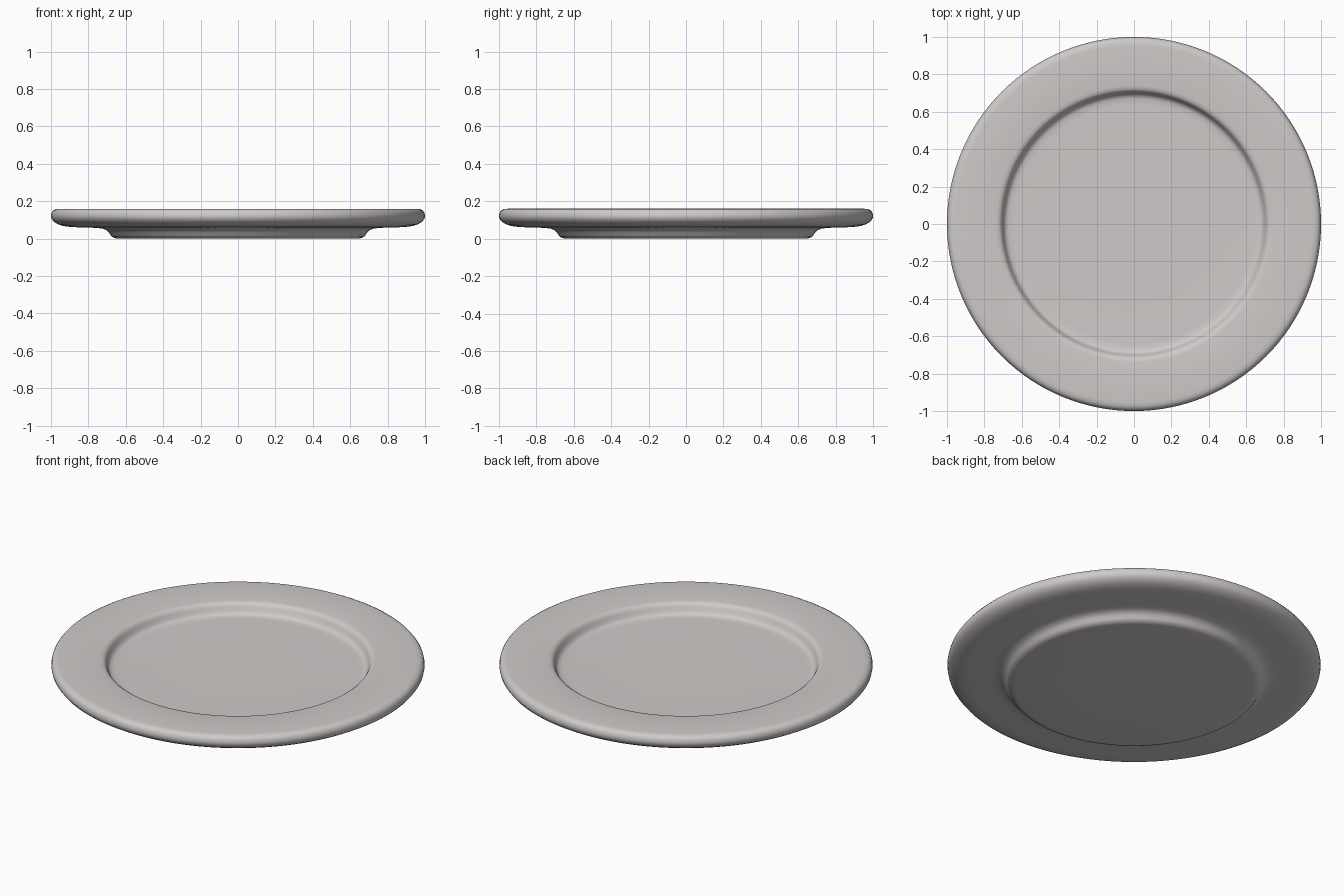
import bpy, bmesh, math

if "Cube" in bpy.data.objects:
    bpy.data.objects.remove(bpy.data.objects["Cube"])

# Warm grey ceramic
mat = bpy.data.materials.new("warm grey ceramic")
mat.diffuse_color = (0.62, 0.59, 0.58, 1)
mat.use_nodes = True
mat.node_tree.nodes["Principled BSDF"].inputs["Base Color"].default_value = mat.diffuse_color

# Half cross-section (radius, height), from the well centre round to the underside centre
profile = [
    (0, 0.095), (0.35, 0.095), (0.64, 0.095), (0.67, 0.096), (0.685, 0.101),
    (0.695, 0.112), (0.703, 0.132), (0.711, 0.147), (0.722, 0.155), (0.74, 0.158),
    (0.85, 0.159), (0.955, 0.16), (0.975, 0.158), (0.988, 0.151), (0.996, 0.14),
    (1.0, 0.122), (0.997, 0.107), (0.985, 0.091), (0.96, 0.076), (0.93, 0.067),
    (0.89, 0.062), (0.83, 0.06), (0.76, 0.058), (0.725, 0.054), (0.704, 0.046),
    (0.691, 0.034), (0.682, 0.02), (0.673, 0.009), (0.655, 0.002), (0.64, 0), (0.35, 0), (0, 0),
]

# Plate: spin the profile around z
bm = bmesh.new()
verts = [bm.verts.new((r, 0, z)) for r, z in profile]
edges = [bm.edges.new(pair) for pair in zip(verts, verts[1:])]
bmesh.ops.spin(bm, geom=verts + edges, cent=(0, 0, 0), axis=(0, 0, 1),
               angle=2 * math.pi, steps=128)
bmesh.ops.remove_doubles(bm, verts=bm.verts, dist=1e-5)
bmesh.ops.recalc_face_normals(bm, faces=bm.faces)
mesh = bpy.data.meshes.new("plate")
bm.to_mesh(mesh)
bm.free()
mesh.materials.append(mat)
plate = bpy.data.objects.new("plate", mesh)
bpy.context.collection.objects.link(plate)

# Smooth shading
bpy.context.view_layer.objects.active = plate
plate.select_set(True)
bpy.ops.object.shade_smooth_by_angle(angle=math.radians(40))
